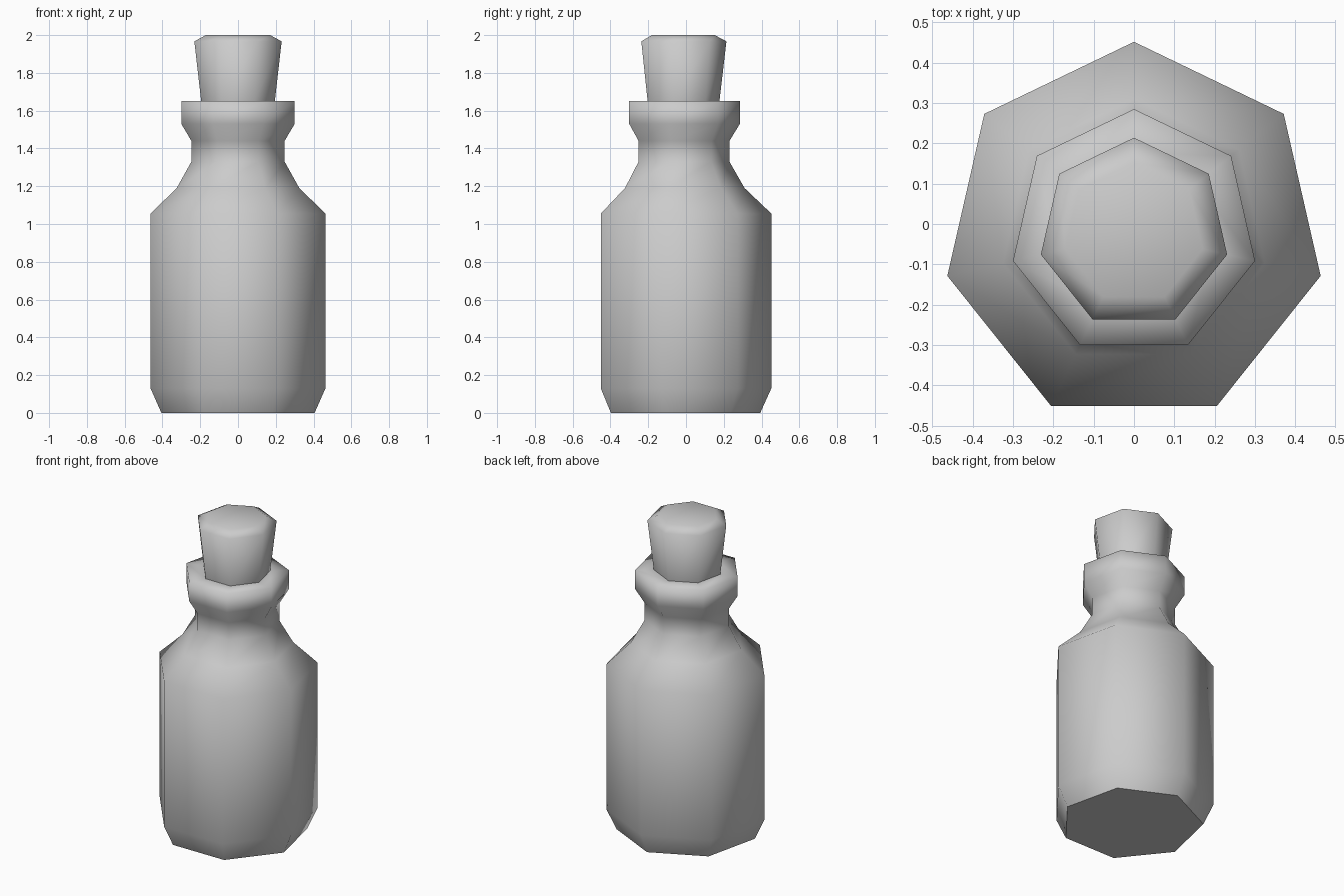
import bpy, bmesh, math

if "Cube" in bpy.data.objects:
    bpy.data.objects.remove(bpy.data.objects["Cube"])

SIDES = 7
CENTRE_Y = -0.023  # centres the odd-sided outline on y = 0


def lathe(name, profile, cap_top):
    """Stack seven-sided rings from (radius, z) pairs and skin them."""
    bm = bmesh.new()
    rings = []
    for r, z in profile:
        ring = []
        for i in range(SIDES):
            a = math.pi / 2 + 2 * math.pi * i / SIDES
            ring.append(bm.verts.new((r * math.cos(a), CENTRE_Y + r * math.sin(a), z)))
        rings.append(ring)
    for low, high in zip(rings, rings[1:]):
        for i in range(SIDES):
            j = (i + 1) % SIDES
            bm.faces.new((low[i], low[j], high[j], high[i])).smooth = True
    bm.faces.new(rings[0][::-1]).smooth = False
    if cap_top:
        bm.faces.new(rings[-1]).smooth = True
    mesh = bpy.data.meshes.new(name)
    bm.to_mesh(mesh)
    bm.free()
    obj = bpy.data.objects.new(name, mesh)
    bpy.context.collection.objects.link(obj)
    return obj


# Bottle: chamfered foot, straight body, shoulder, neck and collar
lathe("bottle", [(0.416, 0), (0.475, 0.13), (0.475, 1.055), (0.333, 1.19),
                 (0.253, 1.33), (0.253, 1.44), (0.308, 1.53),
                 (0.308, 1.65), (0.199, 1.65)], cap_top=False)

# Stopper: tapered cork with a bevelled top
lathe("cork", [(0.194, 1.6), (0.2, 1.65), (0.237, 1.967), (0.175, 2.0)], cap_top=True)
